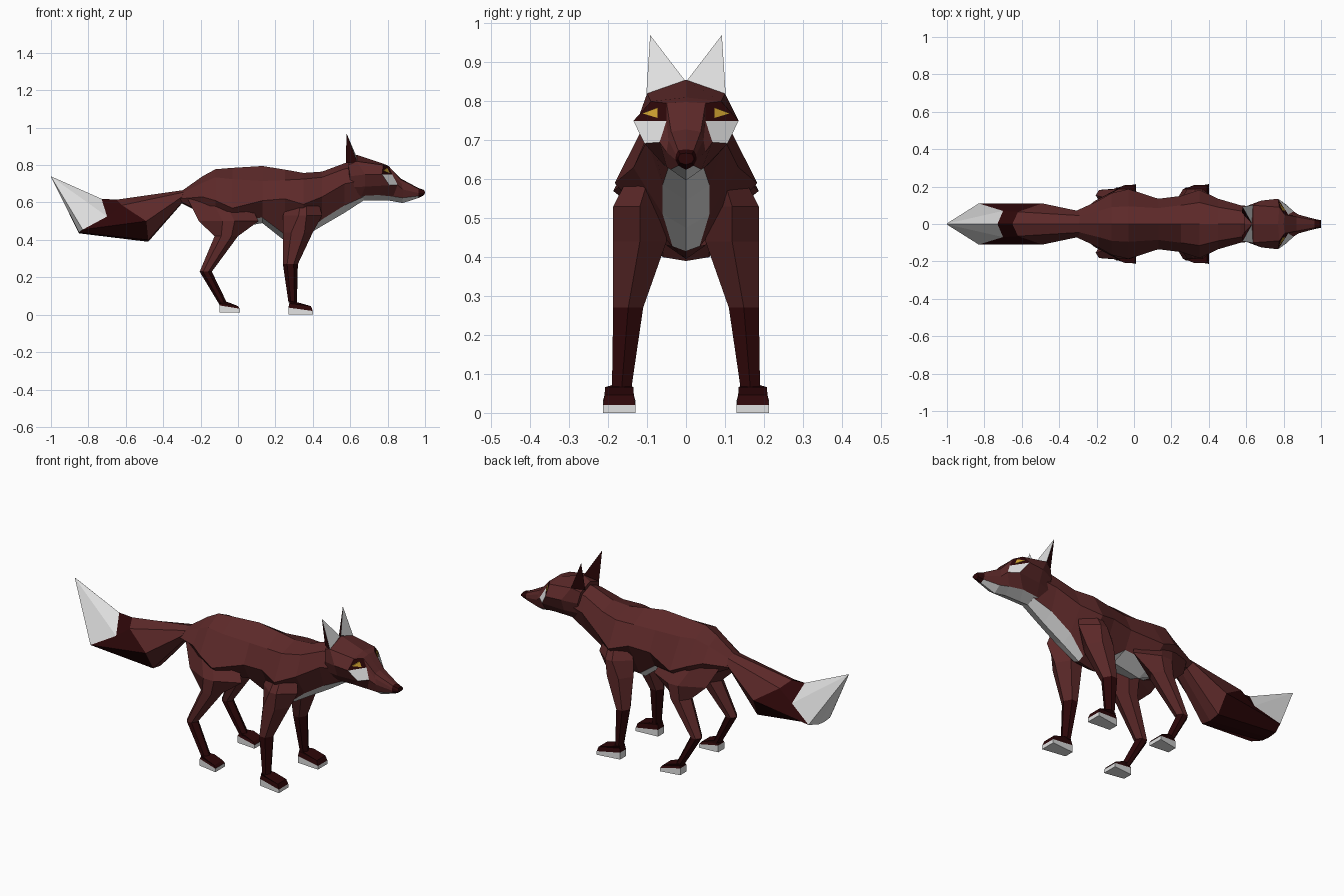
import bpy, bmesh


def mat(name, col):
    m = bpy.data.materials.new(name)
    m.diffuse_color = (*col, 1)
    return m


RUST, DARK, WHITE, YELLOW = range(4)
MATS = [mat("rust_fur", (0.108, 0.022, 0.022)), mat("dark_fur", (0.026, 0.002, 0.0025)),
        mat("white_fur", (0.75, 0.75, 0.75)), mat("amber_eye", (0.62, 0.36, 0.03))]


def finish(name, bm):
    bmesh.ops.recalc_face_normals(bm, faces=bm.faces[:])
    me = bpy.data.meshes.new(name)
    bm.to_mesh(me)
    bm.free()
    for m in MATS:
        me.materials.append(m)
    ob = bpy.data.objects.new(name, me)
    bpy.context.collection.objects.link(ob)
    return ob


def loft(name, rings, colour):
    """Skin closed rings; colour(segment, side) picks the material."""
    bm = bmesh.new()
    vr = [[bm.verts.new(p) for p in r] for r in rings]
    n = len(vr[0])
    for i in range(len(vr) - 1):
        for j in range(n):
            k = (j + 1) % n
            f = bm.faces.new((vr[i][j], vr[i][k], vr[i + 1][k], vr[i + 1][j]))
            f.material_index = colour(i, j)
    bm.faces.new(vr[0]).material_index = colour(0, 0)
    bm.faces.new(vr[-1]).material_index = colour(len(vr) - 2, 0)
    return finish(name, bm)


def mirrored_loft(name, halves, colour):
    """Loft from half rings that run top centre -> bottom centre."""
    h = len(halves[0])
    rings = [r + [(x, -y, z) for x, y, z in r[-2:0:-1]] for r in halves]
    return loft(name, rings, lambda i, j: colour(i, j if j < h - 1 else 2 * h - 3 - j))


# Body and neck, bulging at hips and shoulders:
# x, top z, upper, side and lower (y, z), bottom z
body = [
    (-0.31, 0.655, (0.04, 0.645), (0.07, 0.62), (0.04, 0.605), 0.60),
    (-0.19, 0.74, (0.07, 0.705), (0.125, 0.63), (0.09, 0.55), 0.54),
    (-0.12, 0.778, (0.09, 0.735), (0.165, 0.61), (0.10, 0.52), 0.50),
    (-0.03, 0.785, (0.095, 0.725), (0.187, 0.57), (0.10, 0.50), 0.46),
    (0.13, 0.795, (0.085, 0.715), (0.135, 0.61), (0.09, 0.52), 0.49),
    (0.25, 0.776, (0.10, 0.72), (0.15, 0.62), (0.05, 0.43), 0.395),
    (0.35, 0.758, (0.115, 0.725), (0.183, 0.59), (0.035, 0.428), 0.415),
    (0.45, 0.765, (0.09, 0.735), (0.135, 0.63), (0.06, 0.51), 0.475),
    (0.57, 0.81, (0.07, 0.78), (0.10, 0.70), (0.06, 0.585), 0.545),
    (0.67, 0.82, (0.06, 0.79), (0.09, 0.72), (0.045, 0.63), 0.61)]
mirrored_loft("body", [[(x, 0, t), (x, *u), (x, *s), (x, *l), (x, 0, b)]
                       for x, t, u, s, l, b in body],
              lambda i, j: WHITE if j == 3 and i >= 2 and i != 5 else RUST)

# Tail with dark band and white tip
tail = [
    [(-0.28, 0, 0.668), (-0.29, 0.045, 0.655), (-0.30, 0.07, 0.63), (-0.30, 0.04, 0.60), (-0.30, 0, 0.595)],
    [(-0.65, 0, 0.615), (-0.62, 0.065, 0.585), (-0.49, 0.11, 0.50), (-0.48, 0.06, 0.40), (-0.48, 0, 0.39)],
    [(-0.73, 0, 0.62), (-0.70, 0.07, 0.525), (-0.83, 0.11, 0.455), (-0.85, 0.05, 0.44), (-0.85, 0, 0.435)],
    [(-1, 0, 0.74), (-1, 0.002, 0.739), (-1, 0.003, 0.738), (-1, 0.002, 0.737), (-1, 0, 0.736)]]
mirrored_loft("tail", tail, lambda i, j: (RUST, DARK, WHITE)[i])

# Head: skull, brow, muzzle root, muzzle, nose
head = [
    [(0.59, 0, 0.83), (0.59, 0.08, 0.80), (0.60, 0.095, 0.74), (0.60, 0.08, 0.68), (0.61, 0.05, 0.635), (0.62, 0, 0.61)],
    [(0.635, 0, 0.855), (0.635, 0.10, 0.82), (0.68, 0.125, 0.75), (0.68, 0.10, 0.685), (0.66, 0.055, 0.635), (0.66, 0, 0.61)],
    [(0.77, 0, 0.81), (0.777, 0.09, 0.80), (0.77, 0.135, 0.75), (0.81, 0.107, 0.692), (0.75, 0.06, 0.64), (0.72, 0, 0.61)],
    [(0.80, 0, 0.798), (0.805, 0.05, 0.795), (0.825, 0.05, 0.75), (0.853, 0.068, 0.695), (0.83, 0.05, 0.632), (0.81, 0, 0.61)],
    [(0.87, 0, 0.728), (0.87, 0.038, 0.722), (0.875, 0.045, 0.70), (0.88, 0.05, 0.67), (0.88, 0.04, 0.625), (0.88, 0, 0.597)],
    [(0.965, 0, 0.677), (0.965, 0.02, 0.674), (0.965, 0.026, 0.663), (0.965, 0.027, 0.65), (0.965, 0.02, 0.635), (0.965, 0, 0.624)],
    [(0.995, 0, 0.667), (0.995, 0.015, 0.665), (1.0, 0.02, 0.656), (1.0, 0.02, 0.65), (0.995, 0.015, 0.642), (0.99, 0, 0.637)]]


def head_colour(i, j):
    if i == 5:
        return DARK                      # nose
    if i == 2 and j in (1, 2):
        return DARK if j == 1 else WHITE  # eye mask, cheek patch
    return WHITE if j == 4 else RUST


mirrored_loft("head", head, head_colour)


def hexagon(z, x0, x1, y0, y1, s):
    # Upper stations are more pointed so they melt into the body
    w, ym = (0.4 if z > 0.47 else 0.28) * (x1 - x0), (y0 + y1) / 2
    return [(x, s * y, z) for x, y in ((x0, ym), (x0 + w, y1), (x1 - w, y1),
                                       (x1, ym), (x1 - w, y0), (x0 + w, y0))]


def paw_ring(heel_z, toe_z, x0, x1, inset, s):
    # Narrow heel, wide toes
    return [(x0, s * (0.14 + inset), heel_z), (x0, s * (0.193 - inset), heel_z),
            (x1, s * (0.213 - inset), toe_z), (x1, s * (0.13 + inset), toe_z)]


# Leg stations from top (inside the body) to ankle: z, x range, y range
hind = [(0.62, -0.27, 0.05, 0.03, 0.12),
        (0.50, -0.21, 0.11, 0.06, 0.187), (0.42, -0.125, 0.0, 0.08, 0.187),
        (0.23, -0.205, -0.14, 0.125, 0.182), (0.055, -0.10, -0.055, 0.14, 0.19)]
fore = [(0.64, 0.29, 0.42, 0.04, 0.13), (0.53, 0.24, 0.45, 0.05, 0.187),
        (0.44, 0.24, 0.40, 0.05, 0.187),
        (0.27, 0.24, 0.32, 0.11, 0.187), (0.065, 0.27, 0.315, 0.14, 0.19)]

for side, s in (("left", 1), ("right", -1)):
    for part, legs, fx, length, fz in (("hind", hind, -0.10, 0.11, 0.012),
                                       ("fore", fore, 0.27, 0.13, 0.0)):
        last = len(legs) - 2
        loft(f"{part}_leg_{side}", [hexagon(*st, s) for st in legs],
             lambda i, j: DARK if i == last else RUST)
        # Paw with white sole that rises toward the heel
        paw = [(fz, fz, fx, fx + length, 0), (fz + 0.038, fz + 0.02, fx, fx + length, 0),
               (0.06, 0.046, fx + 0.004, fx + length - 0.01, 0.004),
               (0.072, 0.066, fx + 0.006, fx + 0.05, 0.005)]
        loft(f"{part}_paw_{side}", [paw_ring(*st, s) for st in paw],
             lambda i, j: WHITE if i == 0 else DARK)

    # Ear: pale front face, dark outside and back
    bm = bmesh.new()
    tip, inner, outer, back = [bm.verts.new((x, s * y, z)) for x, y, z in (
        (0.58, 0.092, 0.97), (0.63, 0.003, 0.854), (0.637, 0.102, 0.817), (0.577, 0.06, 0.81))]
    for k, tri in enumerate(((tip, inner, outer), (tip, outer, back),
                             (tip, back, inner), (inner, back, outer))):
        bm.faces.new(tri).material_index = WHITE if k == 0 else DARK
    finish(f"ear_{side}", bm)

    # Eye: thin triangular plate on the mask plane
    bm = bmesh.new()
    rows = [[bm.verts.new((0.825 - (y - 0.05) * 0.647 - (z - 0.75) * 0.444 + off, s * y, z))
             for y, z in ((0.113, 0.769), (0.073, 0.784), (0.073, 0.757))] for off in (-0.003, 0.004)]
    bm.faces.new(rows[0])
    bm.faces.new(rows[1])
    for j in range(3):
        k = (j + 1) % 3
        bm.faces.new((rows[0][j], rows[0][k], rows[1][k], rows[1][j]))
    for f in bm.faces:
        f.material_index = YELLOW
    finish(f"eye_{side}", bm)
